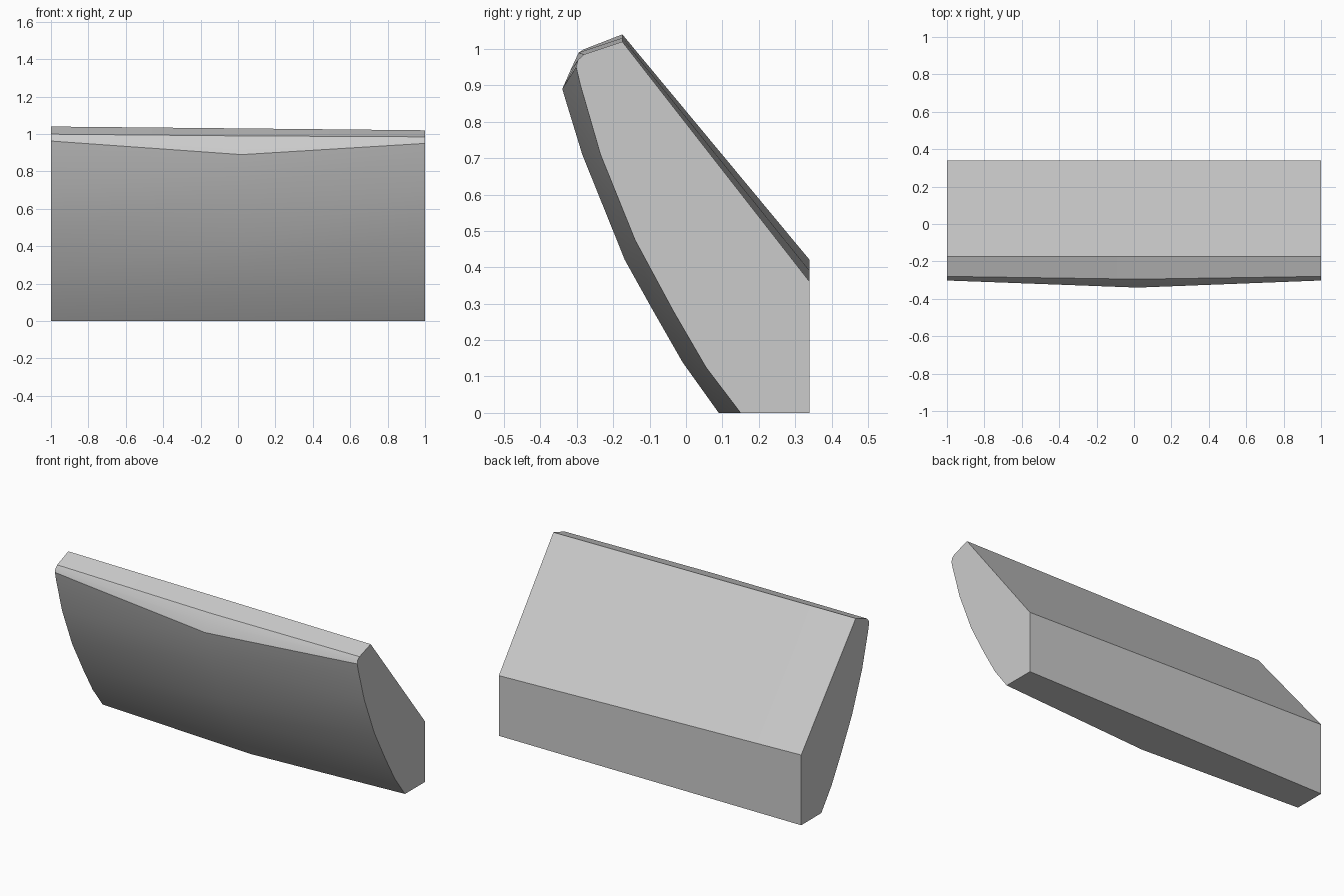
import bpy, bmesh, math

cube = bpy.data.objects.get("Cube")
if cube:
    bpy.data.objects.remove(cube)

grey = bpy.data.materials.new("light_grey")
grey.use_nodes = True
grey.diffuse_color = (0.6, 0.6, 0.6, 1)
grey.node_tree.nodes["Principled BSDF"].inputs["Base Color"].default_value = (0.6, 0.6, 0.6, 1)

# Front curves (y, z) from the bottom up to the nose, at the ends and the bulged middle
END_CURVE = [(0.15, 0), (0.055, 0.125), (-0.035, 0.28), (-0.14, 0.475), (-0.235, 0.71),
             (-0.29, 0.9), (-0.302, 0.95), (-0.297, 0.97), (-0.28, 0.985)]
MID_CURVE = [(0.09, 0), (-0.01, 0.14), (-0.09, 0.28), (-0.168, 0.42), (-0.285, 0.71),
             (-0.33, 0.857), (-0.34, 0.89), (-0.318, 0.94), (-0.295, 0.99)]


def section(curve, top, back, lift):
    """Closed outline: front curve, top edge, upper back edge, lower back edge."""
    front = [(y, z + lift * max(0, z - 0.7) / 0.3) for y, z in curve]
    return front + [(-0.175, top), (0.34, back), (0.34, 0)]


sections = [(-1, section(END_CURVE, 1.04, 0.42, 0.015)),
            (0.02, section(MID_CURVE, 1.03, 0.39, 0)),
            (1, section(END_CURVE, 1.02, 0.36, 0))]

# Loft the sections into one closed wedge body
bm = bmesh.new()
rings = [[bm.verts.new((x, y, z)) for y, z in outline] for x, outline in sections]
for a, b in zip(rings, rings[1:]):
    for i in range(len(a)):
        j = (i + 1) % len(a)
        bm.faces.new((a[i], a[j], b[j], b[i]))
bm.faces.new(rings[0])
bm.faces.new(rings[-1])
bmesh.ops.recalc_face_normals(bm, faces=bm.faces)

mesh = bpy.data.meshes.new("curved_wedge_body")
bm.to_mesh(mesh)
bm.free()
mesh.materials.append(grey)
body = bpy.data.objects.new("curved_wedge_body", mesh)
bpy.context.collection.objects.link(body)

# Smooth the curved front, keep the corners sharp
bpy.ops.object.select_all(action="DESELECT")
body.select_set(True)
bpy.context.view_layer.objects.active = body
bpy.ops.object.shade_smooth_by_angle(angle=math.radians(30))
